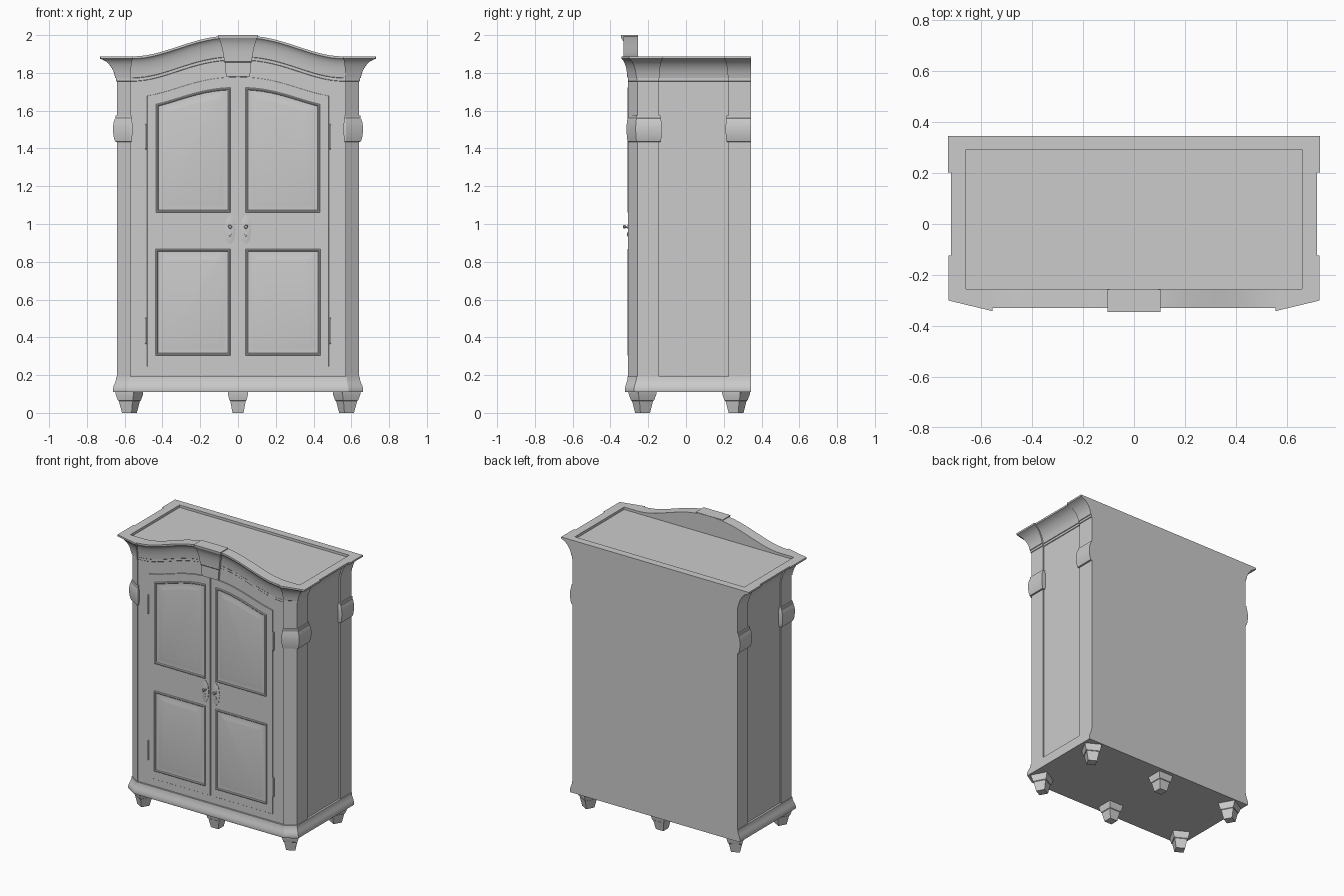
import bpy, bmesh, math
from mathutils import Matrix, Vector

if "Cube" in bpy.data.objects:
    bpy.data.objects.remove(bpy.data.objects["Cube"])


def arch(x):
    """0..1 bell curve shared by cornice, doors and panels"""
    u = min(1, abs(x) / 0.56) ** 1.15
    return 0.5 * (1 + math.cos(math.pi * u))


def loft(name, rings, mirror=False):
    """Skin equal-length closed rings and cap both ends"""
    bm = bmesh.new()
    vs = [[bm.verts.new(p) for p in r] for r in rings]
    n = len(rings[0])
    for a, b in zip(vs, vs[1:]):
        for i in range(n):
            j = (i + 1) % n
            bm.faces.new((a[i], a[j], b[j], b[i]))
    bm.faces.new(vs[0][::-1])
    bm.faces.new(vs[-1])
    bmesh.ops.recalc_face_normals(bm, faces=bm.faces)
    me = bpy.data.meshes.new(name)
    bm.to_mesh(me)
    bm.free()
    ob = bpy.data.objects.new(name, me)
    bpy.context.collection.objects.link(ob)
    if mirror:
        ob.modifiers.new("mirror", 'MIRROR').use_mirror_merge = False
    return ob


def footprint(half, n=32):
    """Full plan outline from its right half, with a subdivided front"""
    fx, fy = half[-1]
    front = [(fx * (1 - 2 * i / n), fy) for i in range(1, n)]
    return half + front + [(-x, y) for x, y in reversed(half)]


def blend(a, b, t):
    return [(p[0] + (q[0] - p[0]) * t, p[1] + (q[1] - p[1]) * t) for p, q in zip(a, b)]


# Carcass: plinth, walls with corner pilasters, arched cove cornice, sunken top
base = footprint([(.662, .345), (.662, .23), (.662, .22), (.662, -.135), (.662, -.145),
                  (.662, -.275), (.585, -.323), (.57, -.323)])
plain = footprint([(.644, .345), (.644, .23), (.644, .22), (.644, -.135), (.644, -.145),
                   (.644, -.262), (.575, -.309), (.565, -.309)])
body = footprint([(.641, .345), (.641, .224), (.63, .224), (.63, -.143), (.641, -.143),
                  (.641, -.258), (.57, -.306), (.57, -.297)])
crown = footprint([(.731, .345), (.731, .203), (.719, .203), (.719, -.124), (.728, -.124),
                   (.728, -.301), (.557, -.342), (.557, -.331)])
inner = [(max(-.66, min(.66, x)), max(-.255, min(.293, y))) for x, y in crown]

rings = []
for z, t in [(.11, .1), (.115, 0), (.13, 0), (.145, .25), (.16, .6), (.175, .88), (.192, 1)]:
    rings.append([(x, y, z) for x, y in blend(base, plain, t)])
rings.append([(x, y, .192) for x, y in body])
for z, t in [(1.755, 0), (1.757, .05), (1.772, .05), (1.774, .1), (1.80, .17), (1.825, .3),
             (1.845, .46), (1.86, .64), (1.87, .84), (1.875, 1), (1.887, 1)]:
    rings.append([(x, y, z + .112 * arch(x)) for x, y in blend(body, crown, t)])
rings.append([(x, y, 1.887 + .112 * arch(x)) for x, y in inner])
rings.append([(x, y, 1.87) for x, y in inner])
loft("carcass", rings)

# Keystone in the middle of the cornice
key = [(1.78, .063, .312), (1.855, .07, .312), (1.86, .072, .316), (1.91, .08, .319),
       (1.945, .088, .325), (1.97, .096, .333), (1.985, .102, .343), (2.0, .105, .345)]
loft("keystone", [[(-w, -.258, z), (w, -.258, z), (w, -y, z), (-w, -y, z)] for z, w, y in key])

# Bulging pilaster blocks
bulge = [(1.435, .004), (1.437, .010), (1.46, .017), (1.485, .020), (1.51, .021),
         (1.535, .018), (1.558, .011), (1.56, .008), (1.575, .007)]
front_block, back_block = [], []
for z, d in bulge:
    e = d * .4
    front_block.append([(.60, -.137 + e, z), (.641 + d, -.137 + e, z), (.641 + d, -.258 - e, z),
                        (.572, -.304 - e * 1.3, z), (.567 - e, -.304 - e * 1.3, z), (.567 - e, -.27, z)])
    back_block.append([(.60, .345, z), (.641 + d, .345, z), (.641 + d, .218 - e, z), (.60, .218 - e, z)])
loft("front_pilaster_block", front_block, True)
loft("back_pilaster_block", back_block, True)


# Doors and raised panels share one outline with an arched or flat top
def outline(x0, x1, z0, z1, rise, d, y, n=14):
    a, b = x0 + d, x1 - d
    top = [b + (a - b) * i / n for i in range(n + 1)]
    return [(a, y, z0 + d), (b, y, z0 + d)] + [(x, y, z1 + rise * arch(x) - d) for x in top]


loft("door", [outline(.004, .481, .245, 1.672, .106, d, y)
              for d, y in [(0, -.29), (0, -.302), (.001, -.303)]], True)
section = [(0, -.300), (0, -.308), (.003, -.311), (.008, -.311), (.012, -.308), (.013, -.3045),
           (.02, -.3045), (.035, -.306), (.05, -.3085), (.06, -.310)]
for name, dims in [("upper_panel", (.041, .435, 1.06, 1.618, .105)),
                   ("lower_panel", (.041, .437, .303, .868, 0))]:
    loft(name, [outline(*dims, d, y) for d, y in section], True)


# Round parts: hinges, escutcheons, knobs
def disc(cx, cz, y, rx, rz, lobes=0.0, n=32):
    out = []
    for i in range(n):
        a = 2 * math.pi * i / n
        k = 1 + lobes * math.cos(8 * a)
        out.append((cx + rx * k * math.cos(a), y, cz + rz * k * math.sin(a)))
    return out


for name, z0, z1 in [("upper_hinge", 1.395, 1.53), ("lower_hinge", .365, .505)]:
    prof = [(z0, .002), (z0 + .006, .006), (z1 - .006, .006), (z1, .002)]
    loft(name, [[(.487 + r * math.cos(i * math.pi / 4), -.301 + r * math.sin(i * math.pi / 4), z)
                 for i in range(8)] for z, r in prof], True)
loft("escutcheon", [disc(.042, .97, y, .027 * k, .074 * k, .05)
                    for y, k in [(-.301, 1), (-.306, 1), (-.308, .85)]], True)
loft("knob", [disc(.042, .985, y, r, r, 0, 12) for y, r in
              [(-.305, .012), (-.309, .011), (-.311, .005), (-.319, .005), (-.322, .009),
               (-.328, .010), (-.332, .007), (-.333, .003)]], True)
loft("keyhole_cover", [disc(.042, .945, y, r, r * 1.6, 0, 12)
                       for y, r in [(-.305, .007), (-.311, .006), (-.312, .003)]], True)


# Six tapered feet, the corner ones turned outward
def foot(name, cx, cy, angle, mirror):
    rot = Matrix.Rotation(angle, 4, 'Z')
    rs = []
    for z, w in [(.112, .054), (.10, .054), (.066, .045), (.063, .041), (0, .029)]:
        rs.append([rot @ Vector((sx * w, sy * w, 0)) + Vector((cx, cy, z))
                   for sx, sy in [(-1, -1), (1, -1), (1, 1), (-1, 1)]])
    loft(name, rs, mirror)


for side, y, turn in [("front", -.23, .5), ("back", .265, -.5)]:
    foot(side + "_corner_foot", .575, y, turn, True)
    foot(side + "_middle_foot", 0, y, 0, False)

# Smooth curves, keep crisp edges
for ob in bpy.context.collection.objects:
    ob.select_set(True)
    bpy.context.view_layer.objects.active = ob
bpy.ops.object.shade_smooth_by_angle(angle=math.radians(25))
